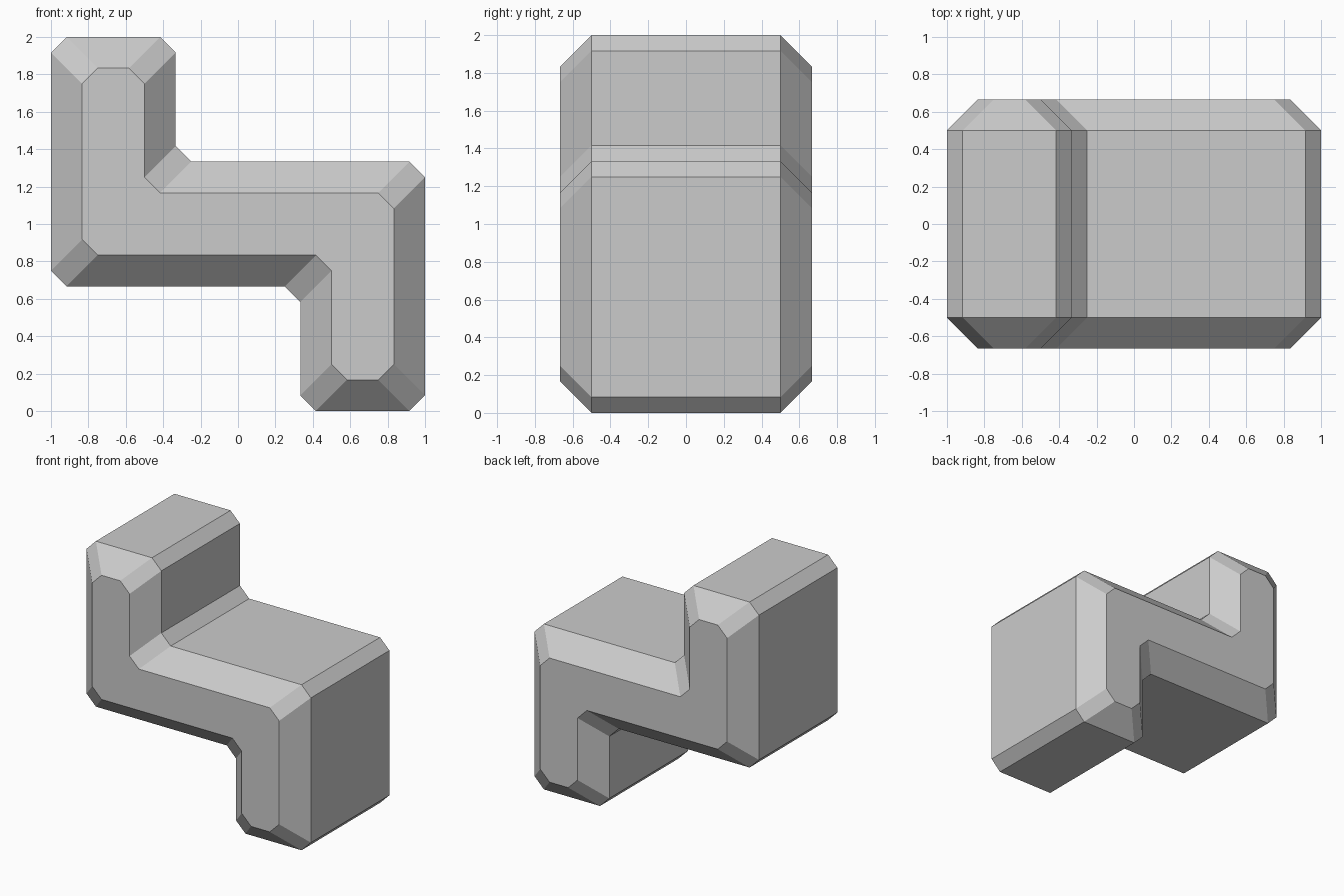
import bpy, bmesh
from mathutils import Vector

if "Cube" in bpy.data.objects:
    bpy.data.objects.remove(bpy.data.objects["Cube"])

BEVEL = 1 / 6    # slope between the sides and the end faces
CUT = 1 / 12     # chamfer on every profile corner
T = 1 / 3

# Half of the S-shaped outline (corner, inset direction); the rest is its half turn
half = [((-1, 1), (1, -1)), ((-T, 1), (-1, -1)), ((-T, T), (-1, -1)), ((1, T), (-1, -1))]


def outline(inset):
    """Chamfered S outline around (0, 0), inset by the given distance."""
    pts = [Vector(c) + Vector(d) * inset for c, d in half]
    pts += [-p for p in pts]
    out = []
    for i, p in enumerate(pts):
        out.append(p + (pts[i - 1] - p).normalized() * CUT)
        out.append(p + (pts[(i + 1) % len(pts)] - p).normalized() * CUT)
    return out


# S block: four rings along y, lofted and capped
bm = bmesh.new()
rings = []
for y, inset in ((-2 * T, BEVEL), (-0.5, 0), (0.5, 0), (2 * T, BEVEL)):
    rings.append([bm.verts.new((p.x, y, p.y + 1)) for p in outline(inset)])
for a, b in zip(rings, rings[1:]):
    n = len(a)
    for i in range(n):
        j = (i + 1) % n
        bm.faces.new((a[i], a[j], b[j], b[i]))
bm.faces.new(rings[0])
bm.faces.new(rings[-1])
bmesh.ops.recalc_face_normals(bm, faces=bm.faces)

mesh = bpy.data.meshes.new("s_block")
bm.to_mesh(mesh)
bm.free()
bpy.context.collection.objects.link(bpy.data.objects.new("s_block", mesh))
